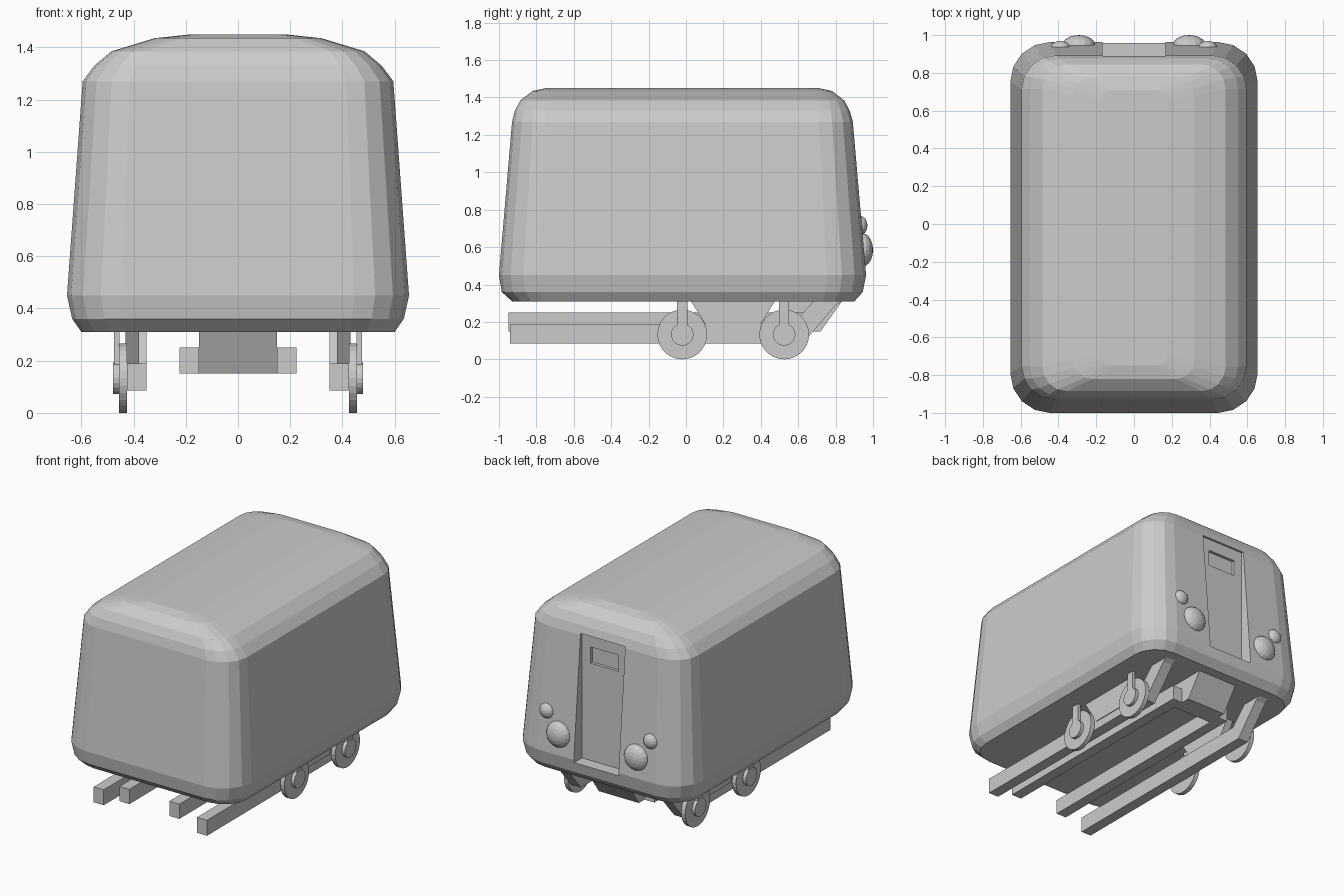
import bpy, bmesh, math
from mathutils import Matrix

if "Cube" in bpy.data.objects:
    bpy.data.objects.remove(bpy.data.objects["Cube"])


def finish(name, bm):
    bmesh.ops.recalc_face_normals(bm, faces=bm.faces[:])
    me = bpy.data.meshes.new(name)
    bm.to_mesh(me)
    bm.free()
    ob = bpy.data.objects.new(name, me)
    bpy.context.collection.objects.link(ob)
    return ob


def box(name, x0, x1, y0, y1, z0, z1):
    return prism(name, [(y0, z0), (y1, z0), (y1, z1), (y0, z1)], x0, x1)


def prism(name, profile, x0, x1):
    """Extrude a side profile of (y, z) points along x."""
    bm = bmesh.new()
    a = [bm.verts.new((x0, y, z)) for y, z in profile]
    b = [bm.verts.new((x1, y, z)) for y, z in profile]
    n = len(a)
    bm.faces.new(a)
    bm.faces.new(b[::-1])
    for i in range(n):
        bm.faces.new((a[i], a[(i + 1) % n], b[(i + 1) % n], b[i]))
    return finish(name, bm)


def disc(name, x0, x1, y, z, r, seg=28):
    pts = [(y + r * math.cos(2 * math.pi * i / seg),
            z + r * math.sin(2 * math.pi * i / seg)) for i in range(seg)]
    return prism(name, pts, x0, x1)


def lamp(name, x, y, z, r, depth):
    bm = bmesh.new()
    m = Matrix.Translation((x, y, z)) @ Matrix.Diagonal((r, depth, r, 1)) \
        @ Matrix.Rotation(math.pi / 2, 4, 'X')
    bmesh.ops.create_uvsphere(bm, u_segments=16, v_segments=10, radius=1, matrix=m)
    return finish(name, bm)


def ring(bm, z, hx, y0, y1, r, seg=4):
    """Rounded rectangle at height z."""
    vs = []
    corners = [(hx - r, y1 - r, 0), (r - hx, y1 - r, 90),
               (r - hx, y0 + r, 180), (hx - r, y0 + r, 270)]
    for cx, cy, start in corners:
        for i in range(seg + 1):
            a = math.radians(start + 90 * i / seg)
            vs.append(bm.verts.new((cx + r * math.cos(a), cy + r * math.sin(a), z)))
    return vs


# Body: stacked rounded rectangles tapering towards a crowned roof
levels = [(0.31, 0.60, -0.93, 0.90, 0.17), (0.36, 0.635, -0.985, 0.945, 0.20),
          (0.45, 0.655, -1.0, 0.963, 0.21), (1.27, 0.595, -0.93, 0.892, 0.18),
          (1.33, 0.55, -0.915, 0.875, 0.16), (1.385, 0.485, -0.885, 0.845, 0.13),
          (1.435, 0.32, -0.82, 0.78, 0.10), (1.45, 0.18, -0.75, 0.71, 0.06)]
bm = bmesh.new()
rings = [ring(bm, *lv) for lv in levels]
for lo, hi in zip(rings, rings[1:]):
    n = len(lo)
    for i in range(n):
        j = (i + 1) % n
        bm.faces.new((lo[i], lo[j], hi[j], hi[i]))
bm.faces.new(rings[0][::-1])
bm.faces.new(rings[-1])
body = finish("body", bm)

# Rear door recess and its small window, cut from the body
cutters = [box("door_cutter", -0.168, 0.168, 0.875, 1.2, 0.43, 1.28),
           box("window_cutter", -0.105, 0.105, 0.855, 1.2, 1.09, 1.2)]
bpy.context.view_layer.objects.active = body
for c in cutters:
    mod = body.modifiers.new(c.name, 'BOOLEAN')
    mod.operation = 'DIFFERENCE'
    mod.solver = 'EXACT'
    mod.object = c
    bpy.ops.object.modifier_apply(modifier=mod.name)
    bpy.data.objects.remove(c)

# Central rear block between the inner rails
prism("rear_block", [(0.58, 0.15), (0.72, 0.15), (0.84, 0.32), (0.5, 0.32)], -0.15, 0.15)

for s, side in ((1, "right"), (-1, "left")):
    # Tail lamps
    lamp(f"large_lamp_{side}", s * 0.292, 0.945, 0.585, 0.088, 0.055)
    lamp(f"small_lamp_{side}", s * 0.39, 0.93, 0.715, 0.052, 0.04)
    # Chassis rails: straight inner, outer one rising at the rear
    box(f"inner_rail_{side}", s * 0.15, s * 0.225, -0.95, 0.66, 0.15, 0.25)
    prism(f"outer_rail_{side}",
          [(-0.94, 0.085), (0.625, 0.085), (0.8, 0.29), (0.86, 0.33), (0.7, 0.33),
           (0.57, 0.19), (-0.94, 0.19)], s * 0.35, s * 0.425)
    # Bracket plate between the wheels
    prism(f"bracket_plate_{side}",
          [(0.02, 0.32), (0.135, 0.14), (0.37, 0.14), (0.48, 0.32)], s * 0.38, s * 0.43)
    # Wheels with hubs and hangers
    for y, pos in ((-0.02, "front"), (0.525, "rear")):
        disc(f"wheel_{pos}_{side}", s * 0.425, s * 0.455, y, 0.133, 0.133)
        disc(f"hub_{pos}_{side}", s * 0.45, s * 0.478, y, 0.133, 0.06, 20)
        box(f"hanger_{pos}_{side}", s * 0.454, s * 0.474, y - 0.027, y + 0.027, 0.133, 0.33)
